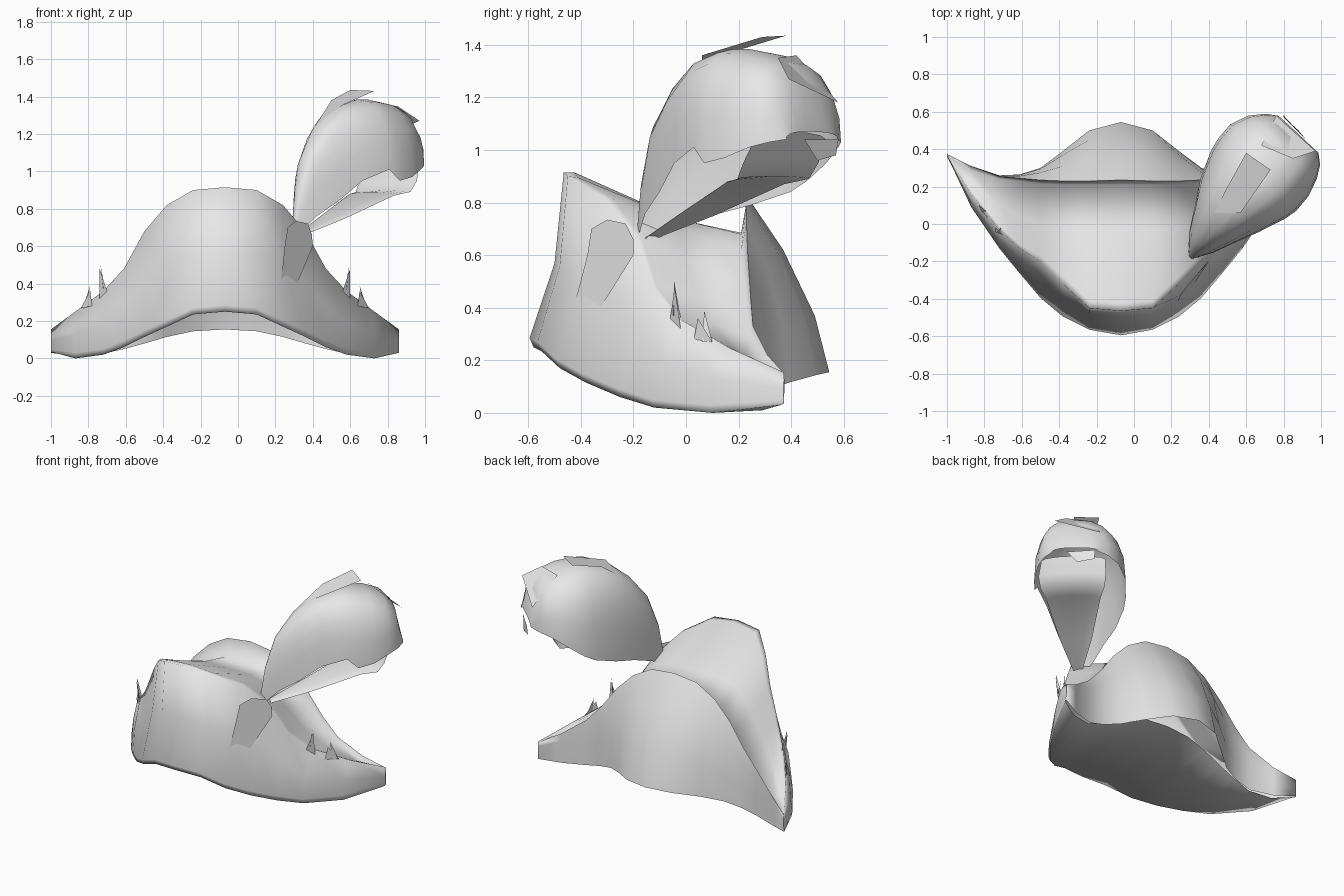
import bpy, bmesh, math
from mathutils import Vector

grey = bpy.data.materials.new("light_grey_felt")
grey.diffuse_color = (0.8, 0.8, 0.8, 1)
CX = -0.07  # hat centre line


def make(name, verts, faces, angle=50, fix=True):
    me = bpy.data.meshes.new(name)
    bm = bmesh.new()
    vs = [bm.verts.new(v) for v in verts]
    for f in faces:
        bm.faces.new([vs[i] for i in f])
    bmesh.ops.remove_doubles(bm, verts=bm.verts, dist=0.002)
    if fix:
        bmesh.ops.recalc_face_normals(bm, faces=bm.faces)
    bm.to_mesh(me)
    bm.free()
    me.materials.append(grey)
    ob = bpy.data.objects.new(name, me)
    bpy.context.collection.objects.link(ob)
    bpy.context.view_layer.objects.active = ob
    ob.select_set(True)
    bpy.ops.object.shade_smooth_by_angle(angle=math.radians(angle))
    ob.select_set(False)
    return ob


def grid_faces(rows, cols):
    return [(r * cols + c, r * cols + c + 1, (r + 1) * cols + c + 1, (r + 1) * cols + c)
            for r in range(rows - 1) for c in range(cols - 1)]


# Hat body: cross-sections (y, z) lofted from the middle to the tips
U = [0, .17, .31, .43, .54, .65, .8, .93]
under = [(.24, .25), (.24, .235), (.24, .185), (.24, .125), (.245, .07), (.25, .025), (.29, .01), (.36, .03)]
front_bottom = [(-.58, .25), (-.55, .235), (-.48, .17), (-.38, .115), (-.25, .06), (-.12, .02), (.1, .0), (.36, .035)]
front_lip = [(-.595, .285), (-.565, .27), (-.495, .205), (-.395, .15), (-.265, .095), (-.13, .05), (.09, .03), (.365, .05)]
front_mid = [(-.5, .57), (-.48, .56), (-.385, .5), (-.265, .4), (-.185, .28), (-.09, .19), (.11, .13), (.37, .09)]
front_ridge = [(-.465, .915), (-.45, .9), (-.32, .82), (-.2, .68), (-.13, .48), (-.03, .36), (.16, .25), (.37, .155)]
inner_ridge = [(-.425, .915), (-.41, .895), (-.28, .815), (-.17, .67), (-.11, .475), (-.01, .35), (.18, .24), (.37, .15)]
crown = [(-.02, .735), (-.02, .735), (-.02, .7), (0, .58), (.04, .44), (.1, .34), (.23, .22), (.37, .145)]
valley = [(.21, .685), (.21, .68), (.21, .62), (.215, .5), (.23, .38), (.24, .29), (.285, .19), (.37, .14)]
back_ridge = [(.235, .82), (.23, .8), (.23, .72), (.235, .6), (.245, .45), (.255, .33), (.31, .22), (.373, .15)]
back_upper = [(.37, .62), (.35, .61), (.31, .55), (.275, .45), (.257, .35), (.258, .26), (.31, .17), (.374, .12)]
back_lower = [(.49, .37), (.45, .36), (.37, .32), (.295, .25), (.263, .2), (.26, .15), (.31, .1), (.374, .08)]
back_bottom = [(.545, .155), (.5, .145), (.39, .115), (.3, .08), (.265, .05), (.26, .025), (.31, .02), (.372, .035)]
loops = [under, front_bottom, front_lip, front_mid, front_ridge, inner_ridge, crown,
         valley, back_ridge, back_upper, back_lower, back_bottom]
n, last = len(loops), len(U) - 1
stations = [(-U[i], i) for i in range(last, 0, -1)] + [(U[i], i) for i in range(last + 1)]
verts = [(CX + u, *lp[i]) for u, i in stations for lp in loops]
faces = [f[::-1] for f in grid_faces(len(stations), n)]
end = (len(stations) - 1) * n
faces += [tuple(range(n))[::-1], tuple(range(end, end + n))]
make("hat_body", verts, faces, 120)

# Torn felt slivers standing on both side ridges
for side, label in ((-1, "left"), (1, "right")):
    for k, tri in enumerate([((.63, -.06, .36), (.67, -.043, .48), (.67, -.02, .32)),
                             ((.65, -.05, .37), (.665, -.045, .5), (.64, -.02, .36)),
                             ((.71, .03, .28), (.72, .045, .36), (.77, .1, .27)),
                             ((.74, .06, .27), (.72, .07, .39), (.76, .1, .27))]):
        make(f"{label}_torn_sliver_{k + 1}", [(CX + side * x, y, z) for x, y, z in tri], [(0, 1, 2)], fix=False)

# Plume holder patch on the front brim
patch = [(.23, -.425, .41), (.3, -.35, .36), (.4, -.2, .6), (.395, -.2, .66), (.375, -.23, .72),
         (.31, -.3, .735), (.265, -.36, .7), (.25, -.375, .6)]
make("plume_patch", patch, [tuple(range(8))], fix=False)

# Plume shells follow a spine: distance, left and right half width, spine z, left and right rim z
BASE, ALONG, ACROSS = Vector((.3, -.18, 0)), Vector((.68, .73, 0)), Vector((.73, -.68, 0))


def shell(name, sections, steps=10, square=.8, angle=70):
    vs = []
    for s, left, right, top, lrim, rrim in sections:
        for k in range(steps + 1):
            a = math.pi * (k / steps - .5)
            sn, cs = math.sin(a), max(math.cos(a), 0) ** square
            hw, rim = (left, lrim) if sn < 0 else (right, rrim)
            p = BASE + ALONG * s + ACROSS * hw * math.copysign(abs(sn) ** square, sn)
            vs.append((p.x, p.y, rim + (top - rim) * cs))
    make(name, vs, [f[::-1] for f in grid_faces(len(sections), steps + 1)], angle, fix=False)


shell("plume_outer", [
    (0, .01, .01, .72, .64, .64), (.03, .04, .03, .9, .66, .68), (.1, .1, .07, 1.1, .7, .76),
    (.22, .17, .12, 1.25, .75, .84), (.35, .25, .175, 1.345, .79, .95), (.5, .31, .23, 1.385, .84, 1.01),
    (.57, .325, .245, 1.385, .88, .95), (.67, .33, .24, 1.37, .95, .97), (.77, .29, .21, 1.335, 1.01, 1.01),
    (.84, .23, .17, 1.26, 1.03, 1.03), (.88, .17, .12, 1.07, 1.04, 1.04)])
# Underside sheet and the end panel that hangs from the shell
shell("plume_underside", [
    (0, .01, .01, .65, .64, .64), (.3, .1, .1, .77, .75, .75), (.6, .17, .17, .89, .87, .87),
    (.7, .2, .2, .9, .89, .89), (.74, .21, .21, .97, .95, .95), (.78, .21, .19, 1.07, 1.04, 1.04)], 6, 1)

# Loose ragged barbs lifted off the plume
barbs = {
    "top": [(.43, .06, 1.27), (.57, .06, 1.36), (.73, .29, 1.43), (.6, .38, 1.435), (.5, .2, 1.38)],
    "tip": [(.68, .42, 1.36), (.85, .35, 1.35), (.97, .39, 1.27), (.76, .58, 1.18)],
    "end": [(.92, .45, 1.04), (.8, .58, 1.04), (.8, .57, .98), (.88, .5, .96)],
}
for label, pts in barbs.items():
    make(f"plume_{label}_barb", pts, [tuple(range(len(pts)))], fix=False)
